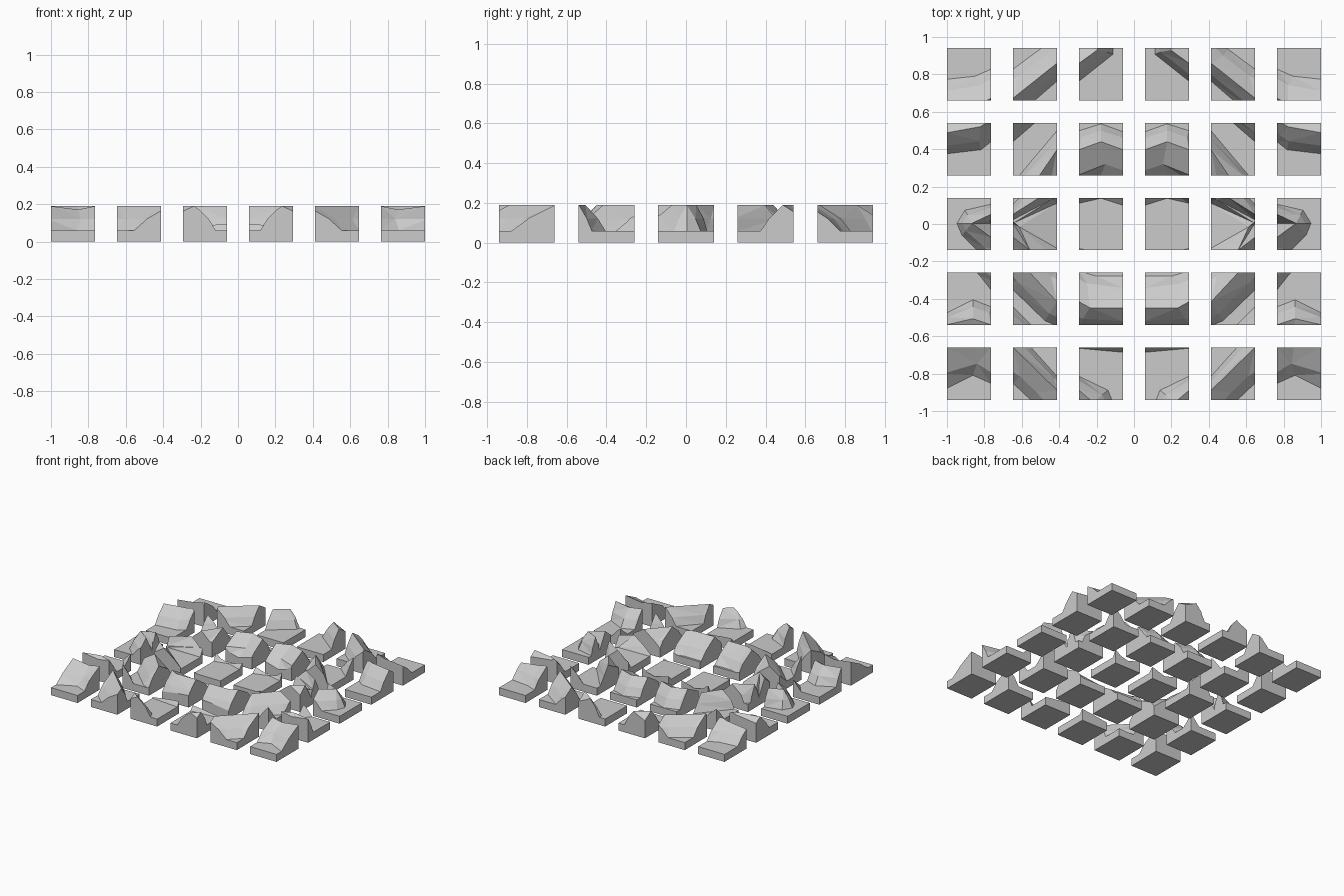
import bpy, bmesh
from mathutils import Vector
from mathutils.geometry import delaunay_2d_cdt, intersect_point_line

if "Cube" in bpy.data.objects:
    bpy.data.objects.remove(bpy.data.objects["Cube"])

S = 0.235 / 44            # plan units (44 x 52.3 per tile) to model units
TW, TD = 44, 52.3
LOW, MID, TOP = 0.06, 0.122, 0.19

# Ridge lines in plan, left half only: (x from centre, distance from back edge)
north = dict(
    crest=[(-155, 64), (-132, 62), (-99, 56), (-88, 50), (-44, 15), (-26, 2), (-20, -14)],
    feet=[[(-155, 84), (-132, 83), (-98, 79), (-88, 71), (-44, 33), (-10, 6), (-9, -14)],
          [(-155, 32), (-132, 31), (-104, 28), (-88, 21), (-61, 1), (-50, -14)]])
south = dict(
    crest=[(-155, 215), (-132, 209), (-106, 203), (-88, 209), (-44, 252), (-30, 264), (-20, 280)],
    feet=[[(-155, 262), (-132, 250), (-106, 237), (-88, 245), (-71, 261), (-56, 280)],
          [(-155, 206), (-132, 197), (-106, 184), (-88, 191), (-70, 209), (-44, 238),
           (-15, 252), (-11, 262), (-9, 280)]])
ring = dict(
    crest=[(0, 79), (-22, 71), (-44, 79), (-61, 104), (-88, 121), (-107, 130),
           (-88, 144), (-71, 157), (-44, 186), (-33, 192), (0, 192)],
    feet=[[(0, 61), (-22, 53), (-44, 60), (-81, 104), (-88, 111), (-114, 117), (-122, 130),
           (-117, 142), (-99, 160), (-88, 174), (-56, 205), (-44, 210), (0, 214)],
          [(0, 112), (-22, 105), (-44, 110), (-88, 130), (-44, 155), (-28, 160), (0, 160)]])


def shoulder(foot, crest):
    """Line part way up the slope, giving it a convex break."""
    out = []
    for p in map(Vector, foot):
        best = None
        for a, b in zip(crest, crest[1:]):
            a, b = Vector(a), Vector(b)
            q, t = intersect_point_line(p, a, b)
            q = a.lerp(b, min(1, max(0, t))) 
            if best is None or (q - p).length < (best - p).length:
                best = q
        m = p.lerp(best, 0.38)
        out.append((0 if p.x == 0 else m.x, m.y))
    return out


# Collect constraint lines for both halves
pts, zs, edges = [], [], []


def add_line(line, z):
    for s in (1, -1):
        n = len(pts)
        for x, d in line:
            pts.append(Vector((s * x, 2.5 * TD - d)))
            zs.append(z)
        edges.extend((n + i, n + i + 1) for i in range(len(line) - 1))


for ridge in (north, south, ring):
    add_line(ridge["crest"], TOP)
    for foot in ridge["feet"]:
        add_line(foot, LOW)
        add_line(shoulder(foot, ridge["crest"]), MID)
add_line([(-180, -40), (0, -40)], LOW)
add_line([(-180, 300), (0, 300)], LOW)

# Terrain sheet
vs, _, fs, ov, _, _ = delaunay_2d_cdt(pts, edges, [], 0, 0.01)
sheet = bmesh.new()
bv = [sheet.verts.new((v.x * S, v.y * S, max((zs[i] for i in o), default=MID)))
      for v, o in zip(vs, ov)]
for f in fs:
    sheet.faces.new([bv[i] for i in f])
bmesh.ops.recalc_face_normals(sheet, faces=sheet.faces)


def cut(bm, co, no):
    geom = bm.verts[:] + bm.edges[:] + bm.faces[:]
    bmesh.ops.bisect_plane(bm, geom=geom, dist=1e-5, plane_co=co, plane_no=no, clear_outer=True)


# Cut the sheet into tiles, give each a solid base, spread them apart
for r in range(5):
    for c in range(6):
        bm = sheet.copy()
        cx, cy = (c - 2.5) * TW * S, (2 - r) * TD * S
        hx, hy = TW * S / 2, TD * S / 2
        cut(bm, (cx + hx, 0, 0), (1, 0, 0))
        cut(bm, (cx - hx, 0, 0), (-1, 0, 0))
        cut(bm, (0, cy + hy, 0), (0, 1, 0))
        cut(bm, (0, cy - hy, 0), (0, -1, 0))
        rim = [e for e in bm.edges if e.is_boundary]
        new = bmesh.ops.extrude_edge_only(bm, edges=rim)["geom"]
        for v in new:
            if isinstance(v, bmesh.types.BMVert):
                v.co.z = 0
        base = [e for e in bm.edges if e.is_boundary]
        bmesh.ops.edgeloop_fill(bm, edges=base)
        bmesh.ops.translate(bm, verts=bm.verts, vec=(-cx, -cy, 0))
        bmesh.ops.dissolve_limit(bm, angle_limit=0.02, verts=bm.verts, edges=bm.edges)
        bmesh.ops.recalc_face_normals(bm, faces=bm.faces)
        me = bpy.data.meshes.new("terrain_tile")
        bm.to_mesh(me)
        bm.free()
        ob = bpy.data.objects.new(f"terrain_tile_{r}_{c}", me)
        ob.location = ((c - 2.5) * 0.353, (2 - r) * 0.4, 0)
        bpy.context.collection.objects.link(ob)
sheet.free()
